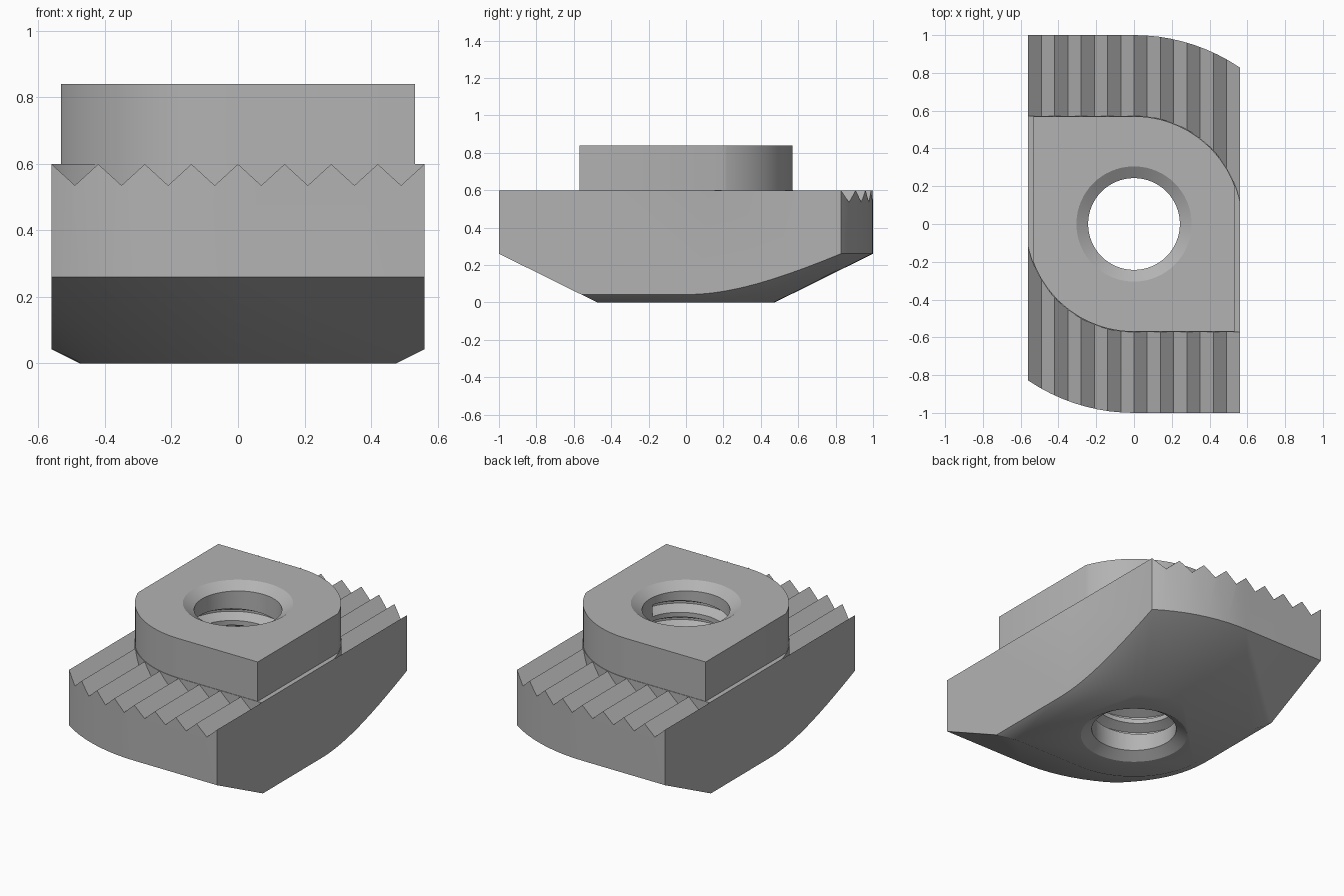
import bpy, bmesh, math

if "Cube" in bpy.data.objects:
    bpy.data.objects.remove(bpy.data.objects["Cube"], do_unlink=True)

steel = bpy.data.materials.new("grey_steel")
steel.use_nodes = True
GREY = (0.45, 0.45, 0.45, 1)
steel.diffuse_color = GREY
steel.node_tree.nodes["Principled BSDF"].inputs["Base Color"].default_value = GREY

ARC = 24      # segments per rounded corner
ROUND = 64    # segments around the hole


def to_object(bm, name):
    bmesh.ops.recalc_face_normals(bm, faces=bm.faces)
    mesh = bpy.data.meshes.new(name)
    bm.to_mesh(mesh)
    bm.free()
    mesh.materials.append(steel)
    obj = bpy.data.objects.new(name, mesh)
    bpy.context.collection.objects.link(obj)
    return obj


def outline(r):
    """Square of half size r with two opposite corners fully rounded."""
    half = [(r, -r)]
    for i in range(ARC + 1):
        a = math.pi / 2 * i / ARC
        half.append((r * math.cos(a), r * math.sin(a)))
    return half + [(-x, -y) for x, y in half]


def loft(rings):
    """Closed solid through a list of equally long point rings."""
    bm = bmesh.new()
    loops = [[bm.verts.new(p) for p in ring] for ring in rings]
    n = len(loops[0])
    for low, high in zip(loops, loops[1:]):
        for i in range(n):
            j = (i + 1) % n
            bm.faces.new((low[i], low[j], high[j], high[i]))
    bm.faces.new(loops[0][::-1])
    bm.faces.new(loops[-1])
    return bm


def slab(name, levels, half_width):
    """Loft the outline through (size, z) levels and trim both sides flat."""
    bm = loft([[(x, y, z) for x, y in outline(r)] for r, z in levels])
    for side in (-1, 1):
        cut = bmesh.ops.bisect_plane(
            bm, geom=bm.verts[:] + bm.edges[:] + bm.faces[:], dist=1e-6,
            plane_co=(side * half_width, 0, 0), plane_no=(side, 0, 0),
            clear_outer=True)
        edges = [e for e in cut["geom_cut"] if isinstance(e, bmesh.types.BMEdge)]
        bmesh.ops.edgeloop_fill(bm, edges=edges)
    return to_object(bm, name)


def combine(target, tool, operation):
    mod = target.modifiers.new(operation, "BOOLEAN")
    mod.operation = operation
    mod.solver = "EXACT"
    mod.object = tool
    bpy.context.view_layer.objects.active = target
    bpy.ops.object.modifier_apply(modifier=mod.name)
    bpy.data.objects.remove(tool, do_unlink=True)


def screw(name, z0, pitch, turns, profile):
    """Solid threaded rod; profile lists (offset, radius) over one pitch."""
    bm = bmesh.new()
    step = len(profile)
    cols = []
    for i in range(ROUND):
        a = 2 * math.pi * i / ROUND
        stations = [(k * pitch + dz, r) for k in range(turns) for dz, r in profile]
        stations.append((turns * pitch, profile[0][1]))
        cols.append([bm.verts.new((r * math.cos(a), r * math.sin(a),
                                   z0 + z + pitch * i / ROUND))
                     for z, r in stations])
    top = step * turns
    for a, b in zip(cols, cols[1:]):
        for k in range(top):
            bm.faces.new((a[k], b[k], b[k + 1], a[k + 1]))
    last, first = cols[-1], cols[0]
    for k in range(top - step):
        bm.faces.new((last[k], first[k + step], first[k + step + 1], last[k + 1]))
    # Close both ends with fans around the axis
    low = [c[0] for c in cols] + [first[k] for k in range(step, 0, -1)]
    high = [c[top] for c in cols] + [last[k] for k in range(top - 1, top - step - 1, -1)]
    for loop, z in ((low, z0), (high, z0 + (turns + 1) * pitch)):
        hub = bm.verts.new((0, 0, z))
        for i, v in enumerate(loop):
            bm.faces.new((v, loop[(i + 1) % len(loop)], hub))
    bmesh.ops.triangulate(bm, faces=bm.faces[:])
    return to_object(bm, name)


# Base with tapered underside
nut = slab("slot_nut", [(0.475, 0), (1, 0.26), (1, 0.6)], 0.56)

# Serrations on both ends, kept clear of the central core
PITCH, TEETH = 0.14, 8
zigzag = [(-0.7, 0.7), (-0.7, 0.599)]
for i in range(TEETH + 1):
    x = (i - TEETH / 2) * PITCH
    zigzag.append((x, 0.599))
    if i < TEETH:
        zigzag.append((x + PITCH / 2, 0.535))
zigzag += [(0.7, 0.599), (0.7, 0.7)]
# Outer ends sit just above the top face
zigzag[1], zigzag[-2] = (-0.7, 0.65), (0.7, 0.65)
teeth = to_object(loft([[(x, y, z) for x, z in zigzag] for y in (-1.2, 1.2)]), "teeth_cutter")
core = slab("core_keeper", [(0.573, 0.4), (0.573, 0.9)], 0.9)
combine(teeth, core, "DIFFERENCE")
combine(nut, teeth, "DIFFERENCE")

# Raised boss
boss = slab("boss", [(0.57, 0.45), (0.57, 0.84)], 0.532)
combine(nut, boss, "UNION")

# Countersunk through hole
bore = [(0.35, -0.03), (0.305, 0), (0.243, 0.04),
        (0.243, 0.8), (0.305, 0.84), (0.35, 0.87)]
angles = [2 * math.pi * i / ROUND for i in range(ROUND)]
hole = to_object(loft([[(r * math.cos(a), r * math.sin(a), z) for a in angles]
                       for r, z in bore]), "hole_cutter")
combine(nut, hole, "DIFFERENCE")

# Internal thread
thread = screw("thread_cutter", 0.06, 0.1, 6,
               [(0, 0.235), (0.02, 0.235), (0.054, 0.3), (0.066, 0.3)])
combine(nut, thread, "DIFFERENCE")

# Smooth curved walls, keep machined edges crisp
bpy.ops.object.select_all(action="DESELECT")
nut.select_set(True)
bpy.context.view_layer.objects.active = nut
bpy.ops.object.shade_smooth_by_angle(angle=math.radians(30))
